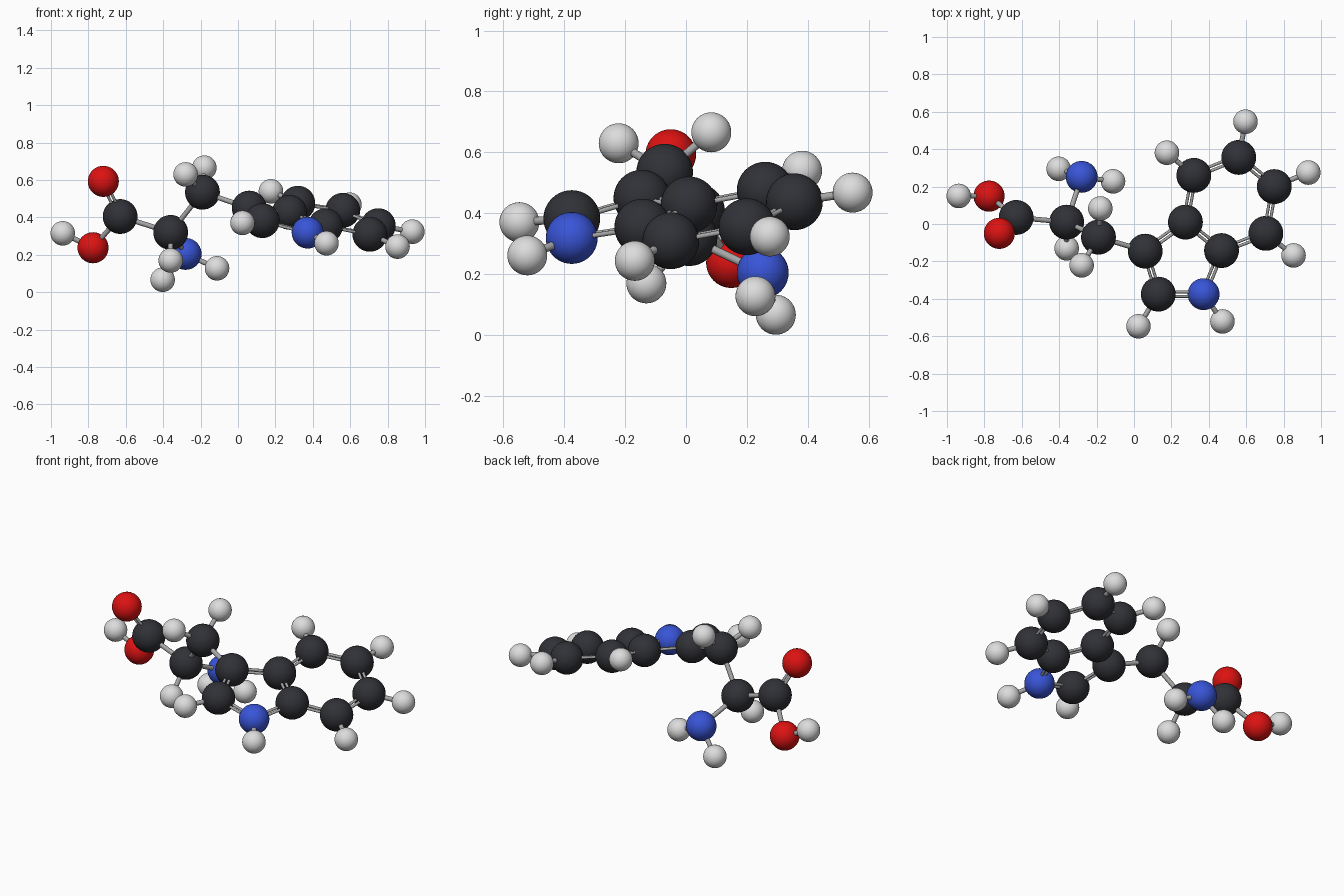
import bpy
from mathutils import Vector

if "Cube" in bpy.data.objects:
    bpy.data.objects.remove(bpy.data.objects["Cube"], do_unlink=True)


def material(name, rgb, roughness=0.5):
    mat = bpy.data.materials.new(name)
    mat.use_nodes = True
    mat.diffuse_color = (*rgb, 1)
    shader = mat.node_tree.nodes["Principled BSDF"]
    shader.inputs["Base Color"].default_value = (*rgb, 1)
    shader.inputs["Roughness"].default_value = roughness
    return mat


# Element: colour and ball radius
KINDS = {
    "carbon": (material("charcoal", (0.03, 0.031, 0.038)), 0.093),
    "nitrogen": (material("blue", (0.04, 0.09, 0.68)), 0.085),
    "oxygen": (material("red", (0.72, 0.006, 0.006)), 0.083),
    "hydrogen": (material("light_grey", (0.72, 0.72, 0.72)), 0.0655),
}
ROD = material("rod_grey", (0.38, 0.38, 0.38))

# Ball centres, grouped by element
ATOMS = {
    "carbon": {
        "acid": (-.63, .035, .405), "alpha": (-.36, .01, .32),
        "beta": (-.19, -.07, .535), "ring_root": (.06, -.145, .45),
        "ring_low": (.13, -.375, .383), "fuse_front": (.468, -.142, .355),
        "fuse_back": (.275, .01, .428), "hex_a": (.32, .26, .476),
        "hex_b": (.56, .356, .438), "hex_c": (.75, .2, .356),
        "hex_d": (.705, -.05, .31),
    },
    "nitrogen": {"amine": (-.28, .252, .205), "ring_n": (.372, -.375, .319)},
    "oxygen": {"oxo": (-.72, -.05, .593), "hydroxyl": (-.775, .149, .238)},
    "hydrogen": {
        "h_hydroxyl": (-.937, .15, .315), "h_alpha": (-.36, -.13, .17),
        "h_amine_a": (-.403, .295, .067), "h_amine_b": (-.112, .228, .128),
        "h_beta_a": (-.18, .083, .666), "h_beta_b": (-.28, -.221, .63),
        "h_low": (.024, -.547, .371), "h_ring_n": (.473, -.521, .262),
        "h_hex_a": (.176, .381, .54), "h_hex_b": (.596, .547, .468),
        "h_hex_c": (.932, .275, .324), "h_hex_d": (.853, -.168, .244),
    },
}
CENTRES = {n: Vector(p) for group in ATOMS.values() for n, p in group.items()}


def smooth(ob, mat):
    ob.data.materials.append(mat)
    bpy.ops.object.shade_smooth_by_angle()


# Balls
for kind, group in ATOMS.items():
    mat, radius = KINDS[kind]
    for name in group:
        bpy.ops.mesh.primitive_uv_sphere_add(
            segments=40, ring_count=20, radius=radius, location=CENTRES[name])
        ball = bpy.context.object
        ball.name = f"{kind}_ball_{name}"
        smooth(ball, mat)


def rod(name, a, b, radius):
    span = b - a
    bpy.ops.mesh.primitive_cylinder_add(
        vertices=16, radius=radius, depth=span.length, location=(a + b) / 2,
        rotation=span.to_track_quat("Z", "Y").to_euler())
    bpy.context.object.name = name
    smooth(bpy.context.object, ROD)


# Single rods
SINGLE = """acid-hydroxyl hydroxyl-h_hydroxyl acid-alpha alpha-h_alpha
alpha-amine amine-h_amine_a amine-h_amine_b alpha-beta beta-h_beta_a
beta-h_beta_b beta-ring_root ring_low-h_low ring_n-h_ring_n hex_a-h_hex_a
hex_b-h_hex_b hex_c-h_hex_c hex_d-h_hex_d"""
for pair in SINGLE.split():
    a, b = pair.split("-")
    rod(f"rod_{a}_to_{b}", CENTRES[a], CENTRES[b], 0.0135)


def twin_rods(a, b, normal):
    pa, pb = CENTRES[a], CENTRES[b]
    side = (pb - pa).cross(normal).normalized() * 0.012
    for tag, offset in (("inner", side), ("outer", -side)):
        rod(f"{tag}_rod_{a}_to_{b}", pa + offset, pb + offset, 0.008)


def plane_normal(a, b, c):
    return (CENTRES[b] - CENTRES[a]).cross(CENTRES[c] - CENTRES[a])


# Twin rods around the fused rings and on the acid end
flat = plane_normal("ring_low", "hex_c", "hex_a")
RING = ["fuse_back", "ring_root", "ring_low", "ring_n", "fuse_front",
        "hex_d", "hex_c", "hex_b", "hex_a", "fuse_back", "fuse_front"]
for a, b in zip(RING, RING[1:]):
    twin_rods(a, b, flat)
twin_rods("acid", "oxo", plane_normal("acid", "oxo", "hydroxyl"))
